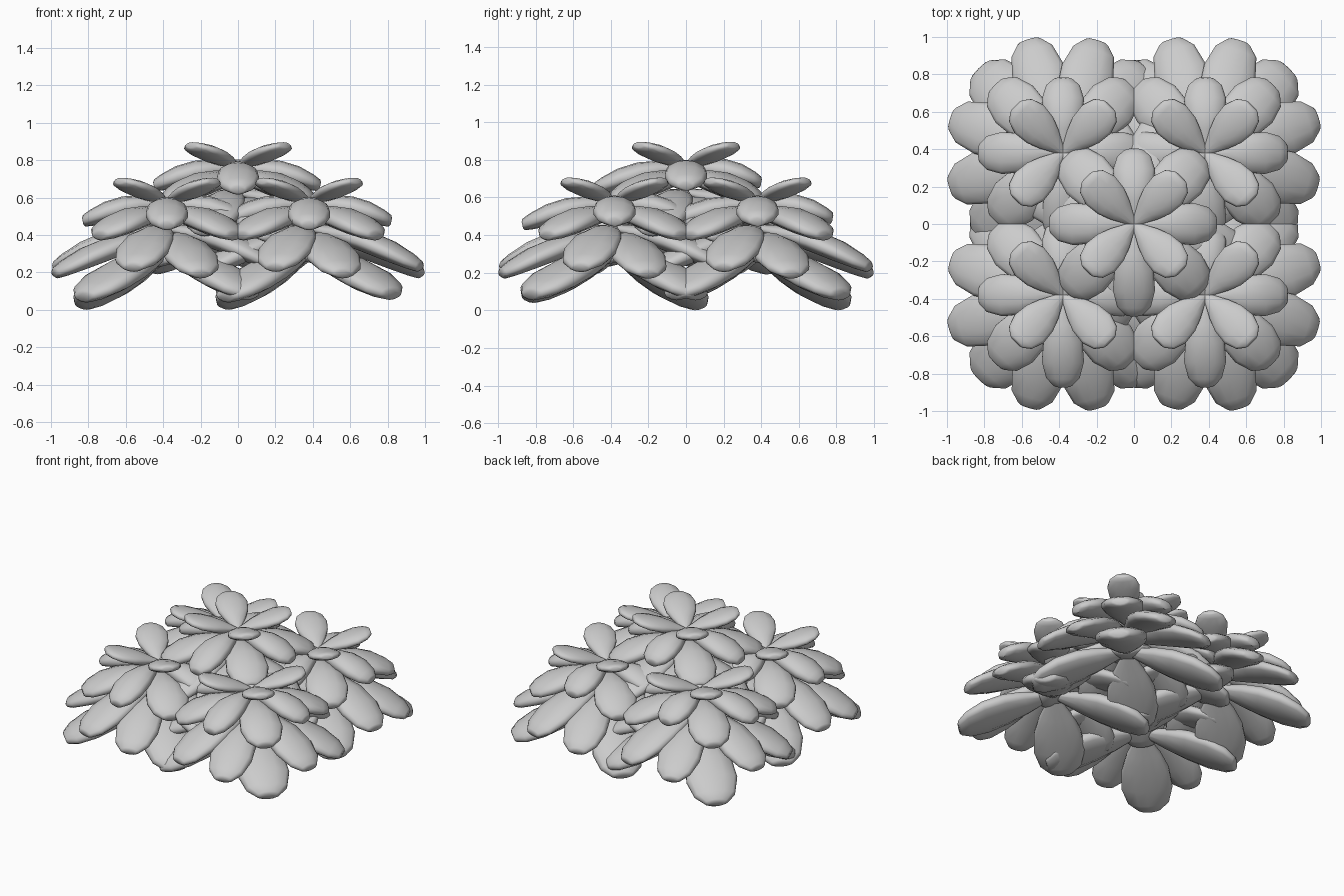
import bpy, bmesh
from math import cos, sin, pi, radians, sqrt

if "Cube" in bpy.data.objects:
    bpy.data.objects.remove(bpy.data.objects["Cube"])

# leaf outline: position along leaf, half-width fraction, half-thickness fraction
STATIONS = [(0.0, 0.12, 0.3), (0.3, 0.66, 0.85), (0.5, 0.92, 1.0), (0.72, 1.0, 0.95),
            (0.9, 0.80, 0.72), (0.985, 0.45, 0.52), (1.0, 0.34, 0.3)]
# cross-section: thick middle, blunt rim
SECTION = [(1, .22), (.88, .55), (.45, .9), (0, 1), (-.45, .9), (-.88, .55), (-1, .22),
           (-1, -.22), (-.88, -.5), (-.45, -.88), (0, -1), (.45, -.88), (.88, -.5), (1, -.22)]


def add_leaf(bm, angle, length, width, thick, z_base, z_tip, arch):
    """Fleshy leaf growing outward from the stem along the given angle."""
    ca, sa = cos(angle), sin(angle)
    slope = (z_tip - z_base) / length
    n = sqrt(1 + slope * slope)
    rings = []
    for t, w, h in STATIONS:
        ring = []
        for su, sv in SECTION:
            u = su * width / 2 * w
            v = sv * thick / 2 * h
            r = length * t - v * slope / n
            z = z_base + (z_tip - z_base) * t + arch * sin(pi * t) + v / n
            ring.append(bm.verts.new((r * ca - u * sa, r * sa + u * ca, z)))
        rings.append(ring)
    sides = len(SECTION)
    for a, b in zip(rings, rings[1:]):
        for k in range(sides):
            j = (k + 1) % sides
            bm.faces.new((a[k], a[j], b[j], b[k]))
    bm.faces.new(rings[0][::-1])
    bm.faces.new(rings[-1])


# tiers of four leaves: start angle, lengths, tip heights, width, thickness, base z, arch
TIERS = [
    (45, [0.355] * 4, [0.71] * 4, 0.215, 0.08, 0.60, 0.0),
    (0, [0.44, 0.40, 0.45, 0.49], [0.495, 0.51, 0.495, 0.475], 0.225, 0.12, 0.585, 0.03),
    (45, [0.51] * 4, [0.42] * 4, 0.28, 0.12, 0.54, 0.03),
    (-17, [0.625] * 4, [0.25] * 4, 0.285, 0.12, 0.46, 0.035),
    (17, [0.63] * 4, [0.215] * 4, 0.285, 0.12, 0.42, 0.035),
    (45, [0.63] * 4, [0.105, 0.05, 0.09, 0.105], 0.34, 0.14, 0.33, 0.02),
]

bm = bmesh.new()
for start, lengths, tips, width, thick, z0, arch in TIERS:
    for i in range(4):
        add_leaf(bm, radians(start + 90 * i), lengths[i], width, thick, z0, tips[i], arch)
bmesh.ops.recalc_face_normals(bm, faces=bm.faces)
low = min(v.co.z for v in bm.verts)
bmesh.ops.translate(bm, verts=bm.verts, vec=(0, 0, -low))
mesh = bpy.data.meshes.new("leaf_rosette")
bm.to_mesh(mesh)
bm.free()

# five identical plants: four at the corners, one raised in the middle
spots = [("centre_rosette", 0, 0, 0.19)]
spots += [(f"corner_rosette_{i}", x, y, 0)
          for i, (x, y) in enumerate([(-.38, -.38), (.38, -.38), (.38, .38), (-.38, .38)])]
for name, x, y, z in spots:
    ob = bpy.data.objects.new(name, mesh)
    ob.location = (x, y, z)
    bpy.context.collection.objects.link(ob)
    ob.select_set(True)
    bpy.context.view_layer.objects.active = ob
bpy.ops.object.shade_smooth_by_angle(angle=radians(50))
